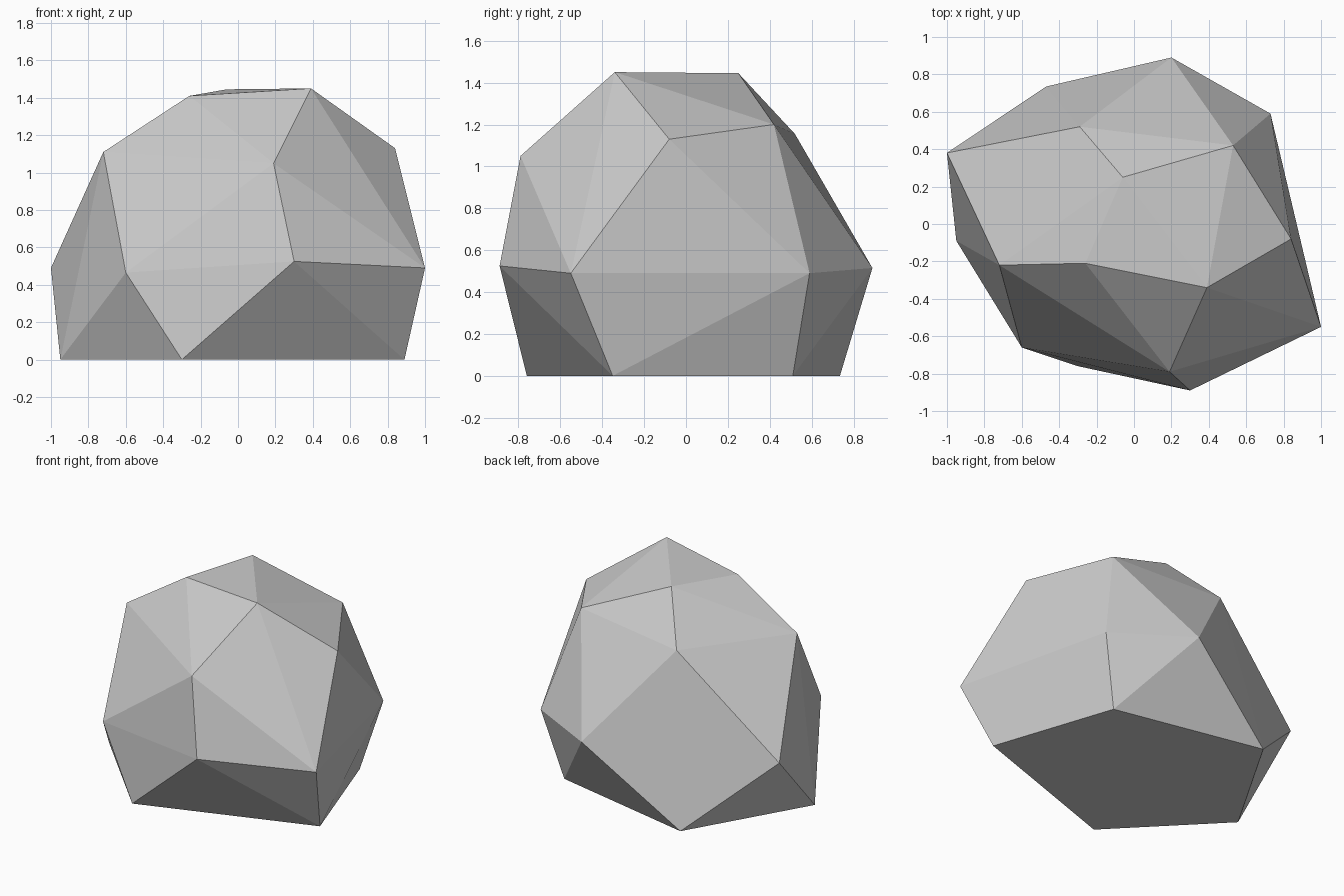
import bpy
import bmesh

if "Cube" in bpy.data.objects:
    bpy.data.objects.remove(bpy.data.objects["Cube"])

# Corner points of the boulder, grouped by height
base = [(-.95, -.09, 0), (-.30, -.76, 0), (.89, -.35, 0), (.60, .51, 0), (-.47, .735, 0)]
belt = [(-1, .38, .49), (-.60, -.66, .465), (.30, -.89, .525),
        (1, -.55, .49), (.73, .59, .49), (.20, .89, .515)]
shoulder = [(-.72, -.22, 1.11), (.19, -.79, 1.05), (.84, -.08, 1.13),
            (.53, .42, 1.20), (-.29, .52, 1.155)]
crown = [(-.26, -.21, 1.41), (.39, -.34, 1.45), (-.06, .25, 1.445)]

# Faceted boulder: convex skin around the corners
bm = bmesh.new()
for co in base + belt + shoulder + crown:
    bm.verts.new(co)
bmesh.ops.convex_hull(bm, input=bm.verts[:])
bmesh.ops.recalc_face_normals(bm, faces=bm.faces[:])
mesh = bpy.data.meshes.new("boulder")
bm.to_mesh(mesh)
bm.free()

# Single stone colour
stone = bpy.data.materials.new("stone_grey")
stone.diffuse_color = (.6, .6, .6, 1)
stone.use_nodes = True
stone.node_tree.nodes["Principled BSDF"].inputs["Base Color"].default_value = stone.diffuse_color
mesh.materials.append(stone)

boulder = bpy.data.objects.new("boulder", mesh)
bpy.context.collection.objects.link(boulder)
